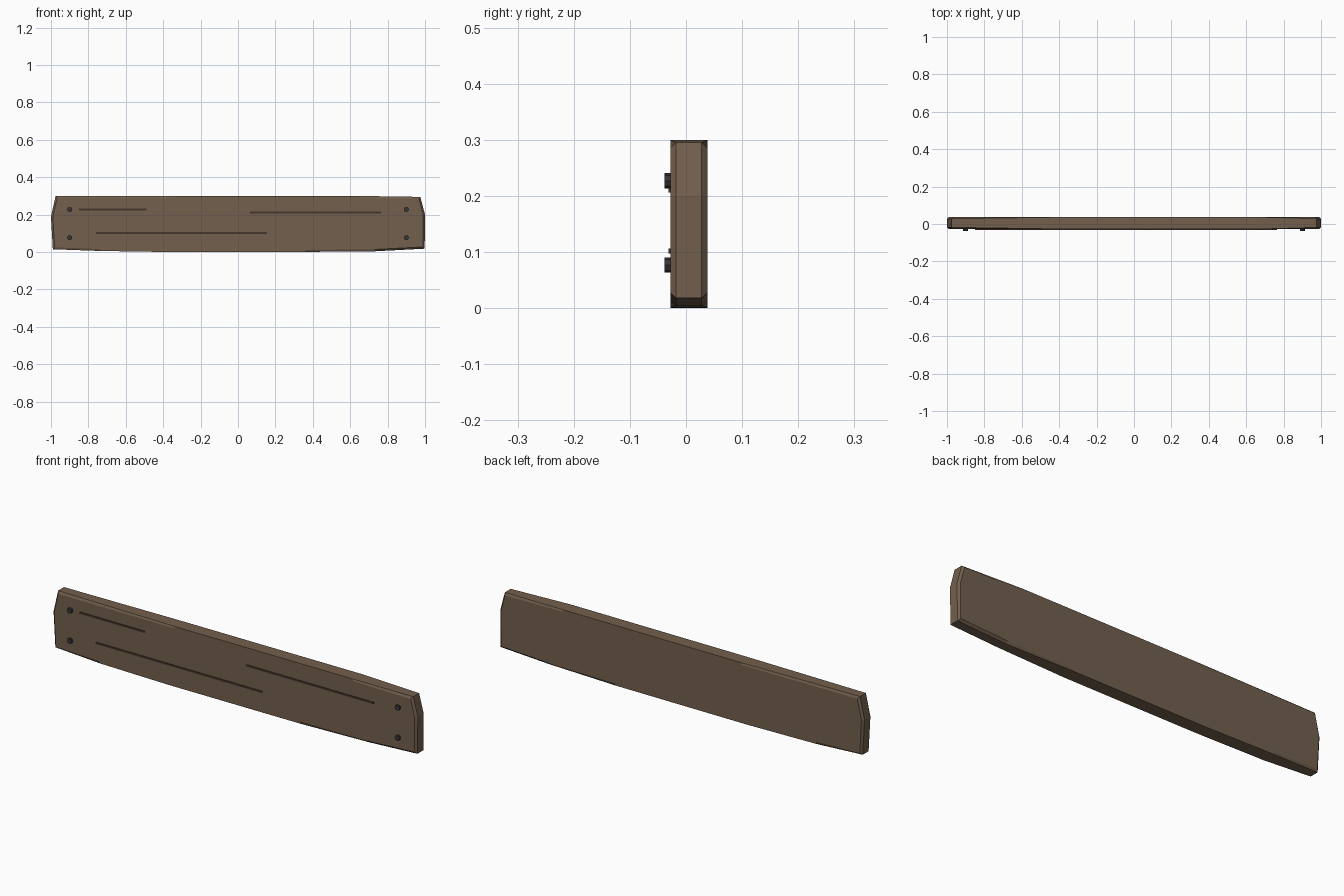
import bpy, bmesh, math
from mathutils import Matrix

if "Cube" in bpy.data.objects:
    bpy.data.objects.remove(bpy.data.objects["Cube"])

def material(name, rgb):
    m = bpy.data.materials.new(name)
    m.diffuse_color = (*rgb, 1)
    m.use_nodes = True
    m.node_tree.nodes["Principled BSDF"].inputs["Base Color"].default_value = m.diffuse_color
    return m

wood = material("wood", (0.17, 0.115, 0.075))
dark_wood = material("dark_wood", (0.06, 0.038, 0.026))
iron = material("iron", (0.035, 0.035, 0.04))

def finish(name, bm, mat):
    bmesh.ops.recalc_face_normals(bm, faces=bm.faces[:])
    me = bpy.data.meshes.new(name)
    bm.to_mesh(me)
    bm.free()
    me.materials.append(mat)
    ob = bpy.data.objects.new(name, me)
    bpy.context.collection.objects.link(ob)
    return ob

FRONT, BACK = -0.028, 0.038

# Plank: slightly irregular outline, extruded, with chamfered front and back rims
outline = [(-0.99, 0.015), (-0.74, 0.006), (-0.36, 0.0), (0.36, 0.001), (0.73, 0.004),
           (0.998, 0.018), (1.0, 0.2), (0.975, 0.295), (0.65, 0.3), (-0.33, 0.299),
           (-0.975, 0.3), (-1.0, 0.19)]
bm = bmesh.new()
face = bm.faces.new([bm.verts.new((x, FRONT, z)) for x, z in outline])
ext = bmesh.ops.extrude_face_region(bm, geom=[face])
for v in ext["geom"]:
    if isinstance(v, bmesh.types.BMVert):
        v.co.y = BACK
rims = [e for e in bm.edges if abs(e.verts[0].co.y - e.verts[1].co.y) < 1e-5]
bmesh.ops.bevel(bm, geom=rims, offset=0.01, segments=1, affect='EDGES')
finish("plank", bm, wood)

# Wood grain strips, barely proud of the front face
for i, (x0, x1, z) in enumerate([(-0.85, -0.49, 0.228), (0.065, 0.765, 0.211), (-0.76, 0.155, 0.102)]):
    bm = bmesh.new()
    bmesh.ops.create_cube(bm, size=1, matrix=Matrix.Translation(((x0 + x1) / 2, FRONT, z))
                          @ Matrix.Diagonal((x1 - x0, 0.006, 0.009, 1)))
    finish(f"grain_line_{i + 1}", bm, dark_wood)

# Bolt heads in the four corners
for side, x in (("left", -0.9), ("right", 0.9)):
    for level, z in (("lower", 0.077), ("upper", 0.227)):
        bm = bmesh.new()
        bmesh.ops.create_cone(bm, cap_ends=True, segments=8, radius1=0.0135, radius2=0.0135, depth=0.02,
                              matrix=Matrix.Translation((x, -0.028, z))
                              @ Matrix.Rotation(math.pi / 2, 4, 'X'))
        finish(f"bolt_{side}_{level}", bm, iron)
